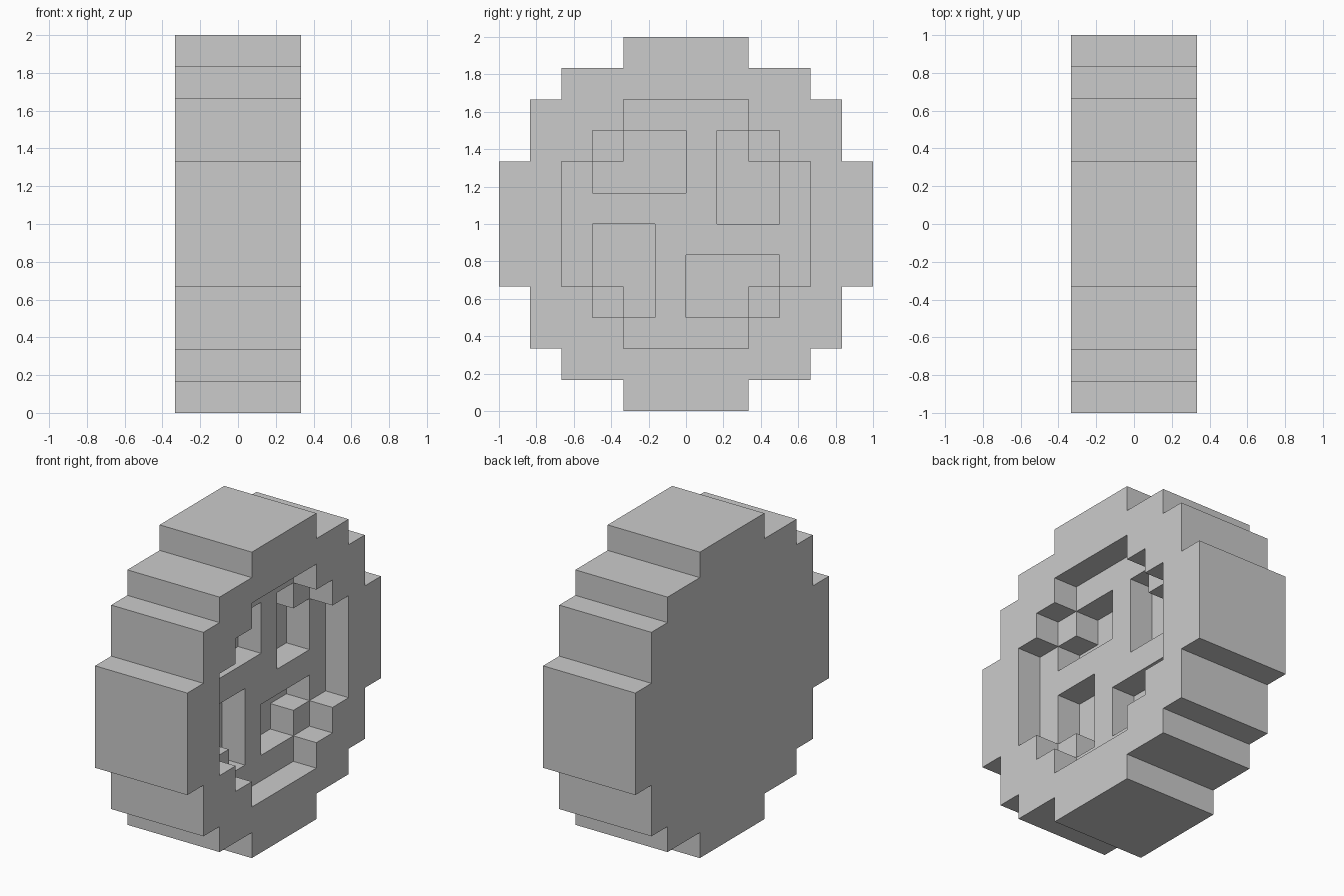
import bpy
import bmesh
from mathutils import Vector

cube = bpy.data.objects.get("Cube")
if cube:
    bpy.data.objects.remove(cube, do_unlink=True)

UNIT = 1 / 6           # size of one block
WIDTH, SIZE = 4, 12    # blocks across the tread, blocks across the wheel

# Half widths of the stepped rim, and of the hub recess, by distance from the axle
RIM = [6, 6, 5, 5, 4, 2]
HUB = [4, 4, 2, 2, 0, 0]
# Spoke gaps, one block deep: y start, y end, z start, z end
GAPS = [(-3, 0, 1, 3), (1, 3, 0, 3), (-3, -1, -3, 0), (0, 3, -3, -1)]


def ring(v):
    """Block distance from the axle, counted the same on both sides."""
    return v if v >= 0 else -v - 1


def solid(x, y, z):
    """True if the block at this place is filled (axle at y = z = 0)."""
    if not 0 <= x < WIDTH or ring(z) >= SIZE // 2:
        return False
    if ring(y) >= RIM[ring(z)]:
        return False
    depth = int(ring(y) < HUB[ring(z)])
    depth += any(a <= y < b and c <= z < d for a, b, c, d in GAPS)
    return x < WIDTH - depth


def add_block_faces(bm, cell):
    """Add the faces of a block that touch empty space."""
    for axis in range(3):
        for side in (0, 1):
            near = list(cell)
            near[axis] += 2 * side - 1
            if solid(*near):
                continue
            u, v = (axis + 1) % 3, (axis + 2) % 3
            corners = []
            for du, dv in ((0, 0), (1, 0), (1, 1), (0, 1)):
                p = Vector(cell)
                p[axis] += side
                p[u] += du
                p[v] += dv
                p -= Vector((WIDTH / 2, 0, -SIZE / 2))
                corners.append(bm.verts.new(p * UNIT))
            bm.faces.new(corners if side else corners[::-1])


# Wheel with a recessed hub and spoke gaps on its outer side
bm = bmesh.new()
half = SIZE // 2
for x in range(WIDTH):
    for y in range(-half, half):
        for z in range(-half, half):
            if solid(x, y, z):
                add_block_faces(bm, (x, y, z))
bmesh.ops.remove_doubles(bm, verts=bm.verts, dist=0.001)
bmesh.ops.dissolve_limit(bm, angle_limit=0.02, verts=bm.verts, edges=bm.edges)

mesh = bpy.data.meshes.new("wheel")
bm.to_mesh(mesh)
bm.free()
wheel = bpy.data.objects.new("wheel", mesh)
bpy.context.collection.objects.link(wheel)

# Plain grey
grey = bpy.data.materials.new("light grey")
grey.use_nodes = True
colour = (0.6, 0.6, 0.6, 1)
grey.diffuse_color = colour
grey.node_tree.nodes["Principled BSDF"].inputs["Base Color"].default_value = colour
mesh.materials.append(grey)
